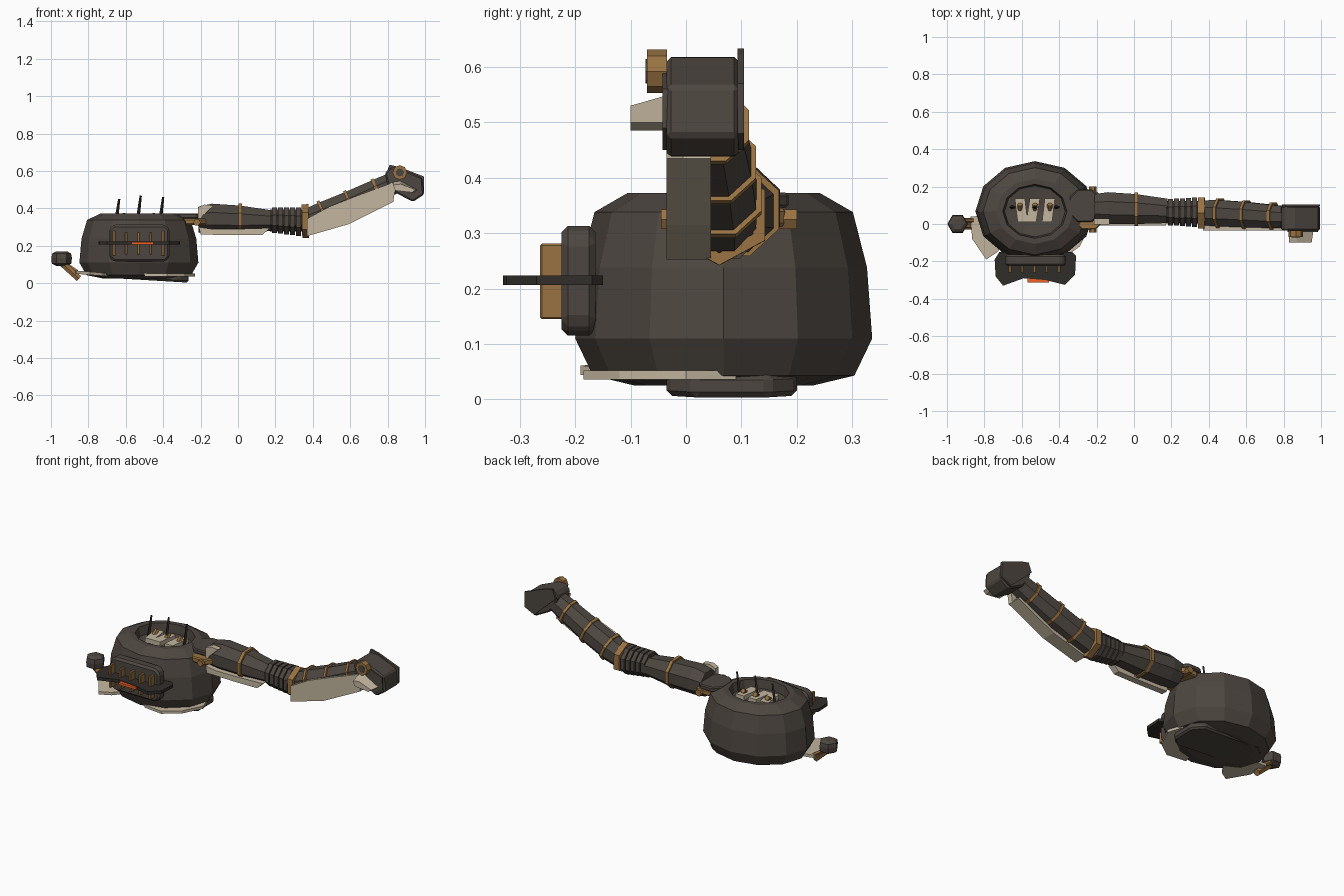
import bpy, bmesh, math
from mathutils import Vector

if "Cube" in bpy.data.objects:
    bpy.data.objects.remove(bpy.data.objects["Cube"])


def material(name, rgb):
    m = bpy.data.materials.new(name)
    m.diffuse_color = (*rgb, 1)
    m.use_nodes = True
    m.node_tree.nodes["Principled BSDF"].inputs["Base Color"].default_value = m.diffuse_color
    return m


DARK = material("dark_metal", (0.075, 0.062, 0.052))
BLACK = material("black_metal", (0.03, 0.026, 0.023))
BONE = material("bone", (0.55, 0.47, 0.35))
GOLD = material("bronze", (0.32, 0.17, 0.055))
GLOW = material("ember", (0.9, 0.12, 0.02))


def loft(name, rings, mat, closed=False, bevel=0):
    bm = bmesh.new()
    vs = [[bm.verts.new(p) for p in r] for r in rings]
    n = len(vs[0])
    for a, b in zip(vs, vs[1:] + ([vs[0]] if closed else [])):
        for i in range(n):
            bm.faces.new((a[i], a[(i + 1) % n], b[(i + 1) % n], b[i]))
    if not closed:
        bm.faces.new(vs[0][::-1])
        bm.faces.new(vs[-1])
    bmesh.ops.recalc_face_normals(bm, faces=bm.faces)
    me = bpy.data.meshes.new(name)
    bm.to_mesh(me)
    bm.free()
    me.materials.append(mat)
    ob = bpy.data.objects.new(name, me)
    bpy.context.collection.objects.link(ob)
    if bevel:
        mod = ob.modifiers.new("bevel", 'BEVEL')
        mod.width, mod.segments = bevel, 1
    return ob


def section(c, tilt, ry, rz, n=8):
    # cross-section of the arm, square to a direction tilted up from +x
    up = Vector((-math.sin(tilt), 0, math.cos(tilt)))
    off = math.pi / n if n == 8 else math.pi / 2
    pts = [off + 2 * math.pi * i / n for i in range(n)]
    k = 1 / math.cos(math.pi / n)
    kz = k if n == 8 else 1
    return [Vector(c) + Vector((0, ry * k * math.cos(t), 0)) + up * rz * kz * math.sin(t) for t in pts]


def band(name, c, tilt, ry, rz, width, thick, mat, n=8):
    d = Vector((math.cos(tilt), 0, math.sin(tilt))) * width / 2
    c = Vector(c)
    return loft(name, [section(c + s * d, tilt, ry - k * thick, rz - k * thick, n)
                       for s, k in ((-1, 1), (-1, 0), (1, 0), (1, 1))], mat, True)


def turned(name, profile, n, loc, sx, sy, mat):
    return loft(name, [[(loc[0] + r * sx * math.cos(2 * math.pi * i / n),
                         loc[1] + r * sy * math.sin(2 * math.pi * i / n), loc[2] + z)
                        for i in range(n)] for r, z in profile], mat)


def slab_y(name, pts, y0, y1, mat, bevel=0):
    return loft(name, [[(x, y, z) for x, z in pts] for y in (y0, y1)], mat, bevel=bevel)


def slab_z(name, pts, z0, z1, mat, bevel=0, slope=0.0, x0=0.0):
    return loft(name, [[(x, y, z + slope * (x - x0)) for x, y in pts] for z in (z0, z1)], mat, bevel=bevel)


def box_pts(x0, x1, y0, y1, c=0.0):
    if not c:
        return [(x0, y0), (x1, y0), (x1, y1), (x0, y1)]
    return [(x0 + c, y0), (x1 - c, y0), (x1, y0 + c), (x1, y1 - c),
            (x1 - c, y1), (x0 + c, y1), (x0, y1 - c), (x0, y0 + c)]


def rod(name, a, b, r, mat, n=6, r2=None):
    a, b = Vector(a), Vector(b)
    q = (b - a).to_track_quat('Z', 'Y')
    return loft(name, [[p + q @ Vector((s * math.cos(2 * math.pi * i / n), s * math.sin(2 * math.pi * i / n), 0))
                        for i in range(n)] for p, s in ((a, r), (b, r if r2 is None else r2))], mat)


# Pot-shaped body with a sunken top
CX, CY = -0.53, 0.068
turned("body", [(.05, .025), (.6, .025), (.88, .043), (1, .11), (.965, .238), (.87, .338), (.65, .372),
                (.54, .372), (.51, .32), (.05, .30)], 12, (CX, CY, 0), .318, .268, DARK)

# Bone slats and spikes in the opening
for i, (x, lean) in enumerate(((-.61, -.015), (-.53, .02), (-.45, .015))):
    slab_z(f"bone_slat_{i}", [(x - .027 - lean, .01), (x + .027 - lean, .01), (x + .027, .135), (x - .027, .135)],
           .325, .352, BONE)
    rod(f"slat_pin_{i}", (x, .075, .34), (x, .105, .365), .014, GOLD)
for i, (x, h) in enumerate(((-.645, .45), (-.53, .468), (-.41, .46))):
    rod(f"spike_{i}", (x - .01, .09, .31), (x + .01, .09, h), .011, BLACK, 4, .006)

# Front panel, shelf, bars and glowing slot
slab_y("front_panel", box_pts(-.69, -.365, .115, .313, .025), -.225, -.163, DARK, .012)
slab_z("shelf", [(-.72, -.15), (-.745, -.19), (-.74, -.28), (-.70, -.33), (-.59, -.29), (-.47, -.30),
                 (-.37, -.325), (-.315, -.27), (-.31, -.17), (-.33, -.15)], .206, .224, BLACK)
for i in range(5):
    x = -.663 + .0655 * i
    h = .068 if i in (0, 4) else .06
    slab_z(f"panel_bar_{i}", box_pts(x - .008, x + .008, -.263, -.218), .213 - h, .213 + h, GOLD, .003)
slab_y("ember_slot", box_pts(-.57, -.455, .207, .221), -.312, -.28, GLOW)

# Foot plate and bone skirts underneath
slab_z("foot_plate", box_pts(-.75, -.265, -.035, .2, .05), 0.003, .045, DARK, .01, -.06, -.265)
slab_z("left_skirt", [(-.875, .04), (-.865, -.08), (-.79, -.19), (-.73, -.15), (-.66, -.05), (-.68, .05)],
       .045, .062, BONE, 0, -.08, -.8)
slab_z("right_skirt", [(-.50, -.17), (-.38, -.185), (-.29, -.12), (-.23, .0), (-.26, .09), (-.42, .05)],
       .036, .052, BONE)

# Side bead on a bronze stem
turned("bead", [(.5, .092), (.95, .105), (1, .135), (.92, .158), (.55, .17)], 6, (-.943, 0, 0), .055, .055, DARK)
rod("bead_stem", (-.95, -.01, .115), (-.85, -.01, .025), .02, GOLD)
rod("bead_stem_cap", (-.92, .02, .10), (-.86, .02, .06), .012, GOLD)

# Shoulder mount
slab_z("shoulder_plate", box_pts(-.345, -.18, .01, .185, .045), .345, .373, DARK, .006)
slab_z("shoulder_bronze", box_pts(-.32, -.165, -.03, .18, .04), .312, .345, GOLD, .006)
rod("shoulder_bar", (-.22, -.045, .325), (-.22, .2, .325), .02, GOLD)

# Upper arm
loft("upper_arm", [section((x, y, z), 0, ry, rz) for x, y, z, ry, rz in
                   ((-.21, .085, .34, .075, .07), (-.14, .085, .345, .085, .08),
                    (.01, .08, .34, .08, .075), (.18, .07, .335, .065, .055))], DARK)
band("upper_arm_band", (.012, .078, .342), 0, .09, .083, .02, .015, GOLD)
slab_y("upper_arm_bone", [(-.21, .30), (-.14, .29), (0, .29), (.17, .295), (.13, .258), (.0, .257), (-.2, .26)],
       -.008, .03, BONE)
slab_y("shoulder_bone", [(-.215, .30), (-.215, .405), (-.18, .42), (-.13, .415), (-.19, .36)], -.002, .03, BONE)

# Ribbed elbow
loft("elbow_core", [section((x, .062, .335), 0, .06, .058) for x in (.17, .37)], BLACK)
for i in range(5):
    band(f"elbow_rib_{i}", (.195 + .032 * i, .063, .337 - .002 * i), 0, .07 + .002 * i, .068 + .002 * i,
         .025, .02, DARK)
band("elbow_collar", (.36, .06, .332), .02, .083, .09, .036, .022, GOLD, 6)

# Forearm with bone side panel and bronze bands
T = .42
loft("forearm", [section(c, t, ry, rz) for c, t, ry, rz in
                 (((.36, .06, .33), .1, .066, .066), ((.45, .058, .362), .35, .07, .07),
                  ((.6, .05, .425), T, .068, .068), ((.78, .038, .51), T, .06, .062),
                  ((.86, .036, .55), T, .055, .055))], DARK)
slab_y("forearm_bone", [(.37, .345), (.49, .41), (.63, .465), (.82, .535), (.845, .53), (.83, .435), (.59, .315),
                        (.37, .252)], -.035, -.005, BONE)
slab_y("forearm_bone_keel", [(.38, .27), (.6, .34), (.82, .45), (.83, .435), (.59, .315), (.37, .252)],
       -.03, .045, BONE)
for i, (x, z, r) in enumerate(((.46, .367, .079), (.6, .425, .076), (.745, .492, .071))):
    band(f"forearm_band_{i}", (x, .06 - .05 * (x - .4), z), T, r, r, .016, .012, GOLD)

# Hooded tip
slab_y("tip_hood", [(.785, .585), (.81, .618), (.86, .617), (.985, .565), (.995, .475), (.935, .435),
                    (.84, .485), (.80, .53)], -.035, .095, DARK, .008)
slab_y("tip_fin", [(.79, .58), (.81, .633), (.86, .622), (.995, .57), (.995, .48), (.93, .45)], .093, .105, DARK)
slab_y("tip_cheek", [(.82, .60), (.87, .60), (.98, .56), (.985, .49), (.93, .45), (.84, .50)], -.042, -.03, DARK)
rod("tip_knob", (.865, -.07, .592), (.865, -.034, .592), .039, GOLD, 8)
rod("tip_knob_hub", (.865, -.073, .592), (.865, -.06, .592), .022, DARK, 8)
loft("tip_bone", [[(.83, y, .545 - d), (.87, y, .55 - d), (.96 - e, y, .50), (.94 - e, y, .485), (.84, y, .495)]
                  for y, d, e in ((-.1, .02, .01), (-.03, 0, 0))], BONE)
